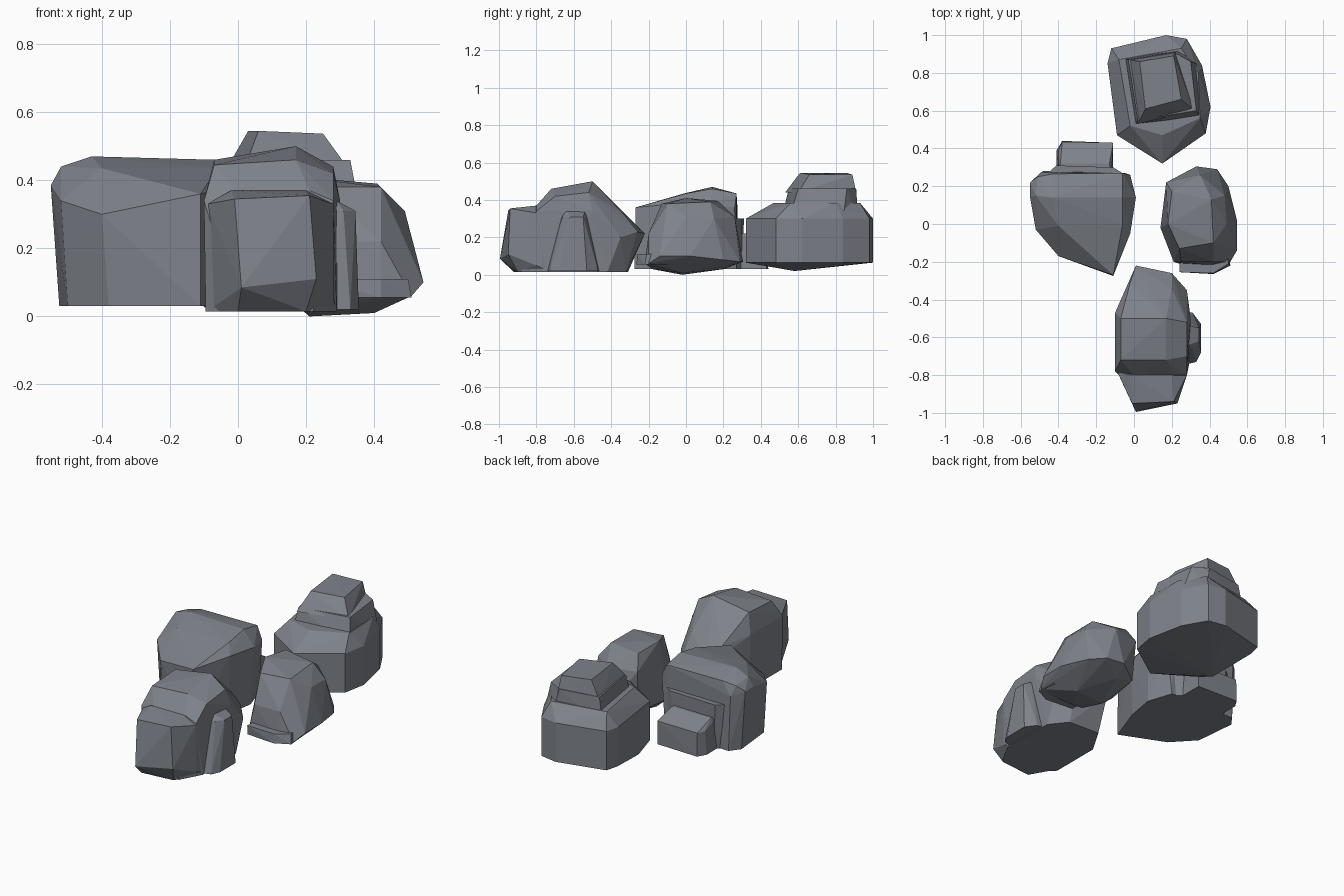
import bpy, bmesh

stone = bpy.data.materials.new("slate_grey")
stone.diffuse_color = (0.21, 0.225, 0.255, 1)


def ring(z, *pts):
    """Horizontal ring of corners at one height."""
    return [(x, y, z) for x, y in pts]


def chunk(name, pts):
    """Faceted convex stone block spanned by its corners."""
    bm = bmesh.new()
    for p in pts:
        bm.verts.new(p)
    res = bmesh.ops.convex_hull(bm, input=bm.verts[:])
    loose = {v for v in bm.verts if not v.link_faces}
    bmesh.ops.delete(bm, geom=list(loose), context='VERTS')
    bmesh.ops.recalc_face_normals(bm, faces=bm.faces[:])
    me = bpy.data.meshes.new(name)
    bm.to_mesh(me)
    bm.free()
    me.materials.append(stone)
    ob = bpy.data.objects.new(name, me)
    bpy.context.collection.objects.link(ob)
    return ob


def rock(name, *blocks):
    """Fuse several blocks into one rock."""
    base = chunk(name, blocks[0])
    for pts in blocks[1:]:
        part = chunk(name + "_block", pts)
        mod = base.modifiers.new("fuse", 'BOOLEAN')
        mod.operation, mod.solver, mod.object = 'UNION', 'EXACT', part
        bpy.context.view_layer.objects.active = base
        bpy.ops.object.modifier_apply(modifier=mod.name)
        bpy.data.objects.remove(part)
    return base


# Back rock: wide body, middle ledge, tilted cap
back_outline = [(-.14, .85), (-.12, .93), (.17, 1), (.28, .98), (.36, .84),
                (.405, .62), (.38, .48), (.15, .32), (-.09, .47)]
rock("back_rock",
     ring(.065, *back_outline) + ring(.30, *back_outline)
     + [(-.09, .58, .02)]
     + ring(.385, (-.08, .87), (.25, .93), (.34, .80), (.35, .56),
            (.15, .47), (-.02, .52)),
     ring(.30, (-.06, .88), (.25, .92), (.35, .84), (.36, .55), (0, .51))
     + ring(.46, (-.03, .87), (.21, .91), (.30, .86), (.33, .60), (.02, .55)),
     ring(.44, (-.03, .87), (.22, .91), (.32, .60), (.02, .53))
     + [(.03, .86, .545), (.21, .89, .535), (.25, .66, .537), (.06, .61, .545)])

# Left rock: big block with a ridge, narrow front and low rear step
rock("left_rock",
     ring(.03, (-.525, .22), (-.48, .28), (-.05, .27), (0, .12), (-.03, -.05),
          (-.11, -.275), (-.38, -.16), (-.5, -.03))
     + [(-.55, .22, .385), (-.55, .14, .385), (-.52, -.03, .34),
        (-.40, -.17, .30), (-.11, -.27, .36), (-.02, -.05, .38),
        (.01, .14, .37), (-.02, .26, .36), (-.49, .275, .36),
        (-.43, .14, .47), (-.06, .14, .46), (-.06, .27, .435),
        (-.43, .265, .435), (-.40, -.01, .435), (-.06, 0, .435),
        (-.52, .15, .44), (-.51, .25, .42)],
     ring(.03, (-.45, .25), (-.40, .30), (-.12, .30), (-.05, .25))
     + ring(.30, (-.48, .25), (-.41, .31), (-.11, .30), (-.03, .25)),
     ring(.03, (-.41, .25), (-.41, .39), (-.38, .44), (-.11, .43), (-.11, .25))
     + ring(.17, (-.40, .39), (-.38, .435), (-.11, .43))
     + ring(.22, (-.40, .25), (-.39, .32), (-.13, .32), (-.12, .25)))

# Right rock: rounded boulder with a low front toe
rock("right_rock",
     [(.21, -.02, 0), (.40, -.02, .01), (.30, .2, .03), (.30, -.18, .03),
      (.24, -.21, .06), (.42, -.22, .06), (.51, -.20, .06), (.545, -.14, .10),
      (.545, .02, .10), (.50, .2, .08), (.44, .29, .07), (.33, .305, .07),
      (.18, .2, .06), (.14, -.02, .06), (.21, -.2, .05),
      (.20, .17, .395), (.41, .13, .39), (.42, -.10, .38), (.24, -.13, .38),
      (.18, 0, .41), (.35, .26, .31), (.17, .22, .31), (.49, 0, .31),
      (.48, .15, .30), (.25, -.2, .22), (.42, -.2, .22), (.52, -.06, .19)],
     ring(.055, (.24, -.25), (.42, -.265), (.51, -.22), (.5, -.1), (.24, -.1))
     + ring(.11, (.24, -.255), (.42, -.26), (.50, -.21), (.48, -.1), (.24, -.1)))

# Front rock: tall ridge, front shoulder, side buttress
rock("front_rock",
     ring(.015, (-.095, -.78), (-.095, -.47), (0, -.31), (.2, -.32),
          (.28, -.42), (.29, -.75), (.22, -.88), (0, -.88))
     + [(-.07, -.5, .46), (.17, -.5, .5), (.28, -.52, .44),
        (-.07, -.72, .445), (.17, -.72, .46), (.28, -.70, .42),
        (-.02, -.31, .31), (.2, -.34, .33), (-.1, -.78, .34),
        (-.1, -.47, .34), (.28, -.8, .34), (.30, -.5, .34),
        (.01, -.22, .22), (.2, -.26, .23), (.28, -.35, .20), (0, -.80, .36),
        (.21, -.80, .37)],
     ring(.015, (-.09, -.76), (0, -.92), (.2, -.90), (.29, -.72))
     + [(.01, -.995, .085), (.23, -.95, .11), (-.01, -.95, .345),
        (.21, -.94, .355), (-.02, -.80, .37), (.20, -.80, .37),
        (.28, -.80, .33), (-.09, -.78, .33), (.28, -.80, .05)],
     ring(.02, (.25, -.75), (.33, -.73), (.355, -.68), (.355, -.53),
          (.31, -.47), (.25, -.46))
     + ring(.31, (.25, -.67), (.31, -.66), (.345, -.62), (.345, -.55),
            (.30, -.53))
     + ring(.34, (.25, -.65), (.29, -.64), (.29, -.54), (.25, -.54)))
